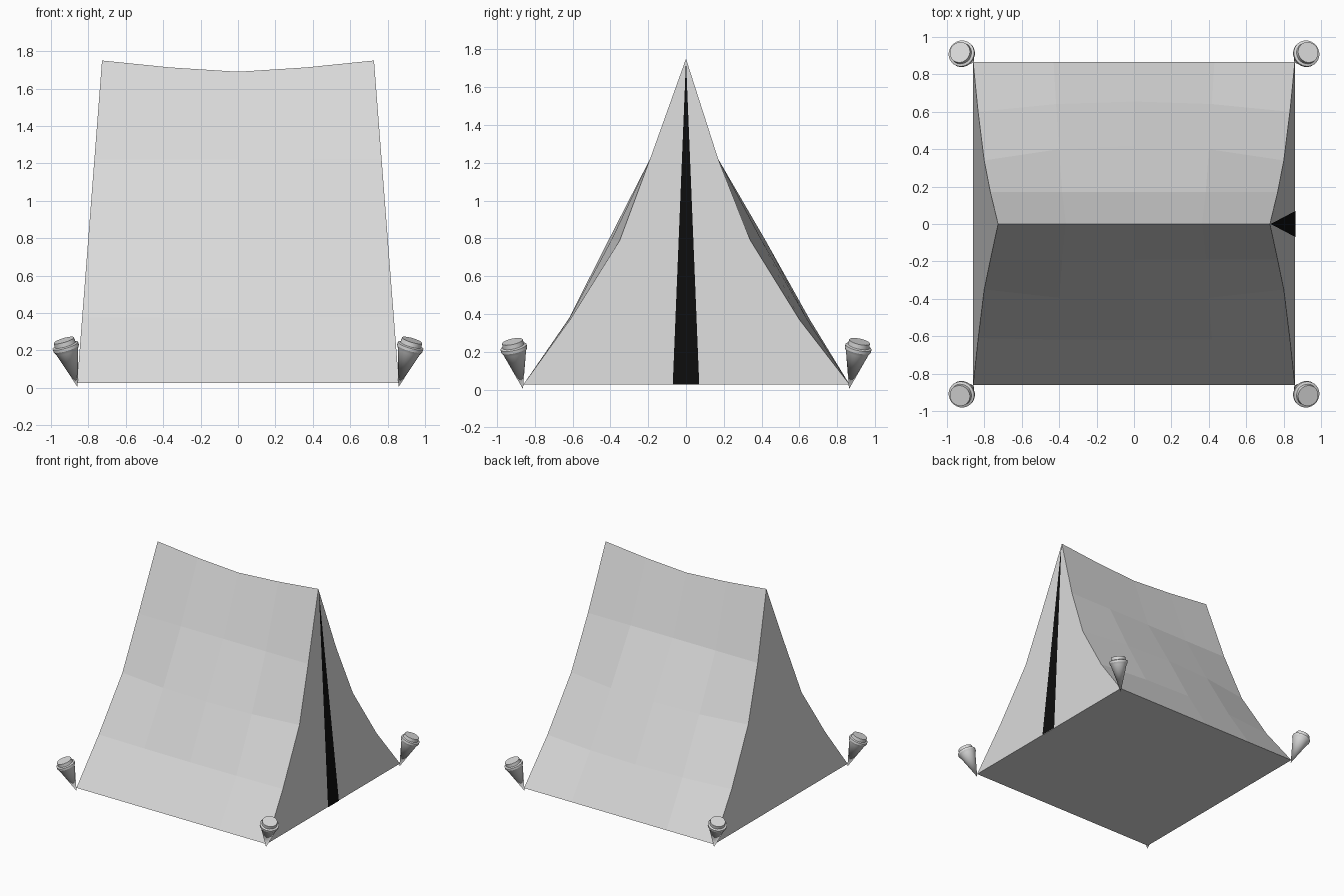
import bpy, bmesh, math
from mathutils import Vector

if "Cube" in bpy.data.objects:
    bpy.data.objects.remove(bpy.data.objects["Cube"])


def material(name, rgb):
    m = bpy.data.materials.new(name)
    m.diffuse_color = (*rgb, 1)
    m.use_nodes = True
    m.node_tree.nodes["Principled BSDF"].inputs["Base Color"].default_value = m.diffuse_color
    return m


GREY = material("pale grey", (0.7, 0.7, 0.7))
BLACK = material("black", (0.004, 0.004, 0.004))


def finish(name, bm, mat, recalc=True):
    if recalc:
        bmesh.ops.recalc_face_normals(bm, faces=bm.faces)
    me = bpy.data.meshes.new(name)
    bm.to_mesh(me)
    bm.free()
    me.materials.append(mat)
    ob = bpy.data.objects.new(name, me)
    bpy.context.collection.objects.link(ob)
    return ob


FLOOR, PEAK = 0.027, 1.75


def half_width(z):
    # the tent narrows in x from floor to ridge
    return 0.86 - 0.133 * (z - FLOOR) / (PEAK - FLOOR)


# Tent body: (y, z, bulge) from front hem over the ridge to the back hem;
# bulge pushes the middle of each roof panel outward past the concave end edges
profile = [(-0.86, FLOOR, 0), (-0.61, 0.375, 0.01), (-0.35, 0.79, 0.06),
           (-0.19, 1.22, 0), (0, PEAK, 0), (0.17, 1.22, 0.0),
           (0.34, 0.79, 0.08), (0.60, 0.37, 0.055), (0.865, FLOOR, 0)]
stations = [-1, -0.5, 0, 0.5, 1]
sag = {-1: 0, -0.5: 0.037, 0: 0.06, 0.5: 0.037, 1: 0}

bm = bmesh.new()
grid = []
for y, z, bulge in profile:
    row = []
    for u in stations:
        push = math.copysign(bulge * (1 - u * u), y)
        drop = sag[u] if y == 0 else 0
        row.append(bm.verts.new((u * half_width(z), y + push, z - drop)))
    grid.append(row)

# roof panels
for a, b in zip(grid, grid[1:]):
    for i in range(len(stations) - 1):
        bm.faces.new((a[i], a[i + 1], b[i + 1], b[i]))
# end walls, in horizontal strips, closed by a triangle at the ridge
for e in (0, -1):
    for i in range(3):
        bm.faces.new((grid[i][e], grid[i + 1][e], grid[7 - i][e], grid[8 - i][e]))
    bm.faces.new((grid[3][e], grid[4][e], grid[5][e]))
# floor
bm.faces.new(grid[0] + grid[-1][::-1])
finish("tent_canvas", bm, GREY)

# Door slit: thin black plate on the right end wall
bm = bmesh.new()
off = 0.004
tri = [bm.verts.new(p) for p in (
    (half_width(FLOOR) + off, -0.07, FLOOR),
    (half_width(FLOOR) + off, 0.07, FLOOR),
    (half_width(PEAK) + off, 0, PEAK - 0.005))]
bm.faces.new(tri)
finish("door_slit", bm, BLACK, recalc=False)


# Pegs: lathed cones with a stepped head, leaning outward at each corner
def peg(name, sx, sy):
    tip = Vector((sx * 0.857, sy * 0.862, 0.003))
    head = Vector((sx * 0.931, sy * 0.918, 0.253))
    outline = [(0, 0), (0.061, 0.205), (0.071, 0.222), (0.071, 0.238),
               (0.058, 0.243), (0.056, 0.268), (0, 0.268)]
    bm = bmesh.new()
    verts = [bm.verts.new((r, 0, h)) for r, h in outline]
    edges = [bm.edges.new(p) for p in zip(verts, verts[1:])]
    bmesh.ops.spin(bm, geom=verts + edges, cent=(0, 0, 0), axis=(0, 0, 1),
                   angle=math.tau, steps=24)
    bmesh.ops.remove_doubles(bm, verts=bm.verts, dist=1e-4)
    ob = finish(name, bm, GREY)
    ob.location = tip
    ob.rotation_euler = (head - tip).to_track_quat('Z', 'Y').to_euler()
    bpy.ops.object.select_all(action='DESELECT')
    ob.select_set(True)
    bpy.context.view_layer.objects.active = ob
    bpy.ops.object.shade_smooth_by_angle(angle=math.radians(30))


for ylabel, sy in (("front", -1), ("back", 1)):
    for xlabel, sx in (("left", -1), ("right", 1)):
        peg(f"{ylabel}_{xlabel}_peg", sx, sy)
